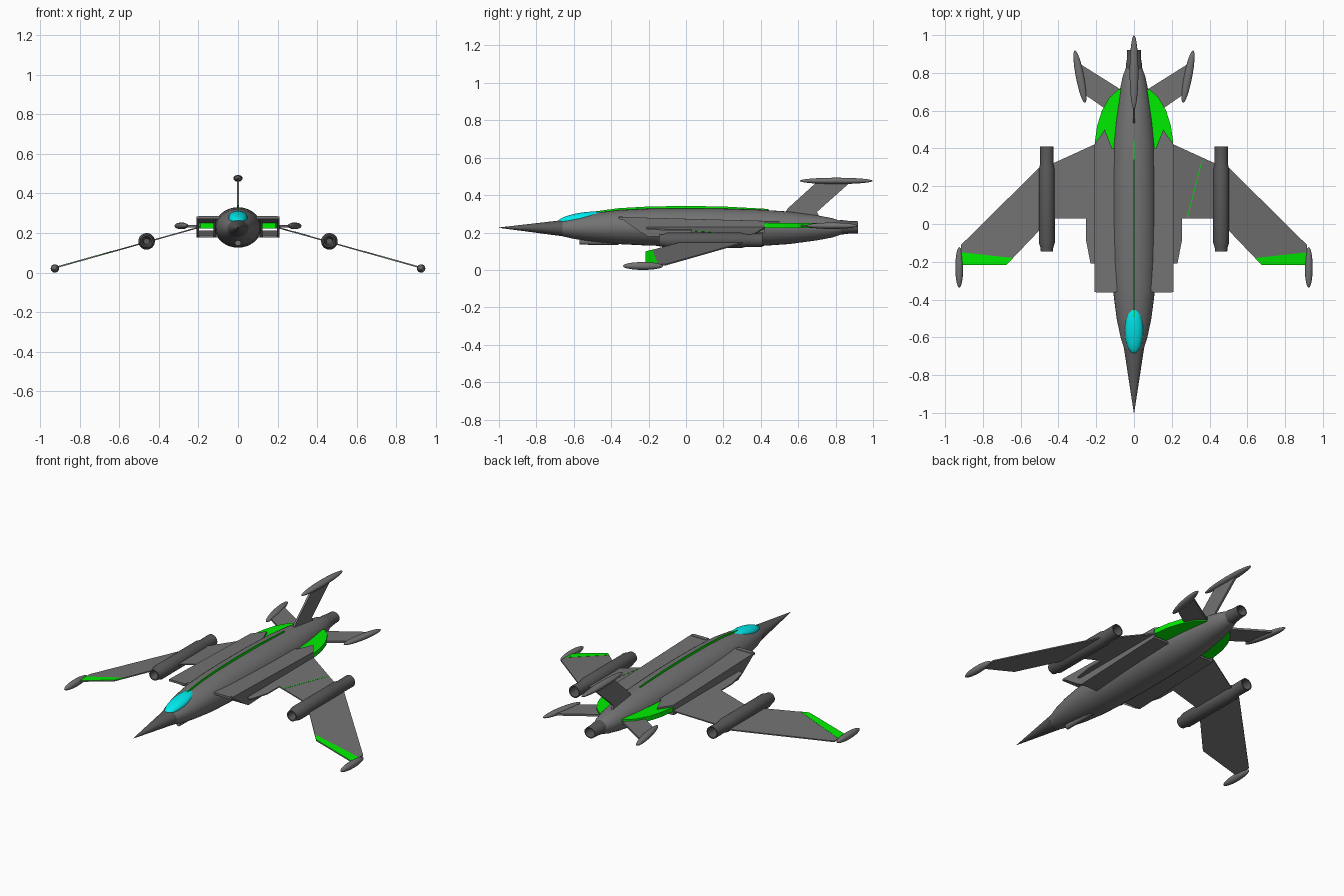
import bpy, bmesh, math
from mathutils import Matrix, Vector

if "Cube" in bpy.data.objects:
    bpy.data.objects.remove(bpy.data.objects["Cube"])


def material(name, color):
    m = bpy.data.materials.new(name)
    m.diffuse_color = color
    m.use_nodes = True
    m.node_tree.nodes["Principled BSDF"].inputs["Base Color"].default_value = m.diffuse_color
    return m


GREY = material("hull_grey", (0.17, 0.17, 0.17, 1))
DARK = material("dark_grey", (0.10, 0.10, 0.10, 1))
GREEN = material("green", (0.0, 0.85, 0.0, 1))
CYAN = material("cyan", (0.0, 0.83, 0.85, 1))


def finish(name, bm, mat, mirror=False, smooth=False):
    bmesh.ops.recalc_face_normals(bm, faces=bm.faces[:])
    me = bpy.data.meshes.new(name)
    bm.to_mesh(me)
    bm.free()
    ob = bpy.data.objects.new(name, me)
    bpy.context.collection.objects.link(ob)
    me.materials.append(mat)
    if mirror:
        ob.modifiers.new("mirror", 'MIRROR')
    if smooth:
        bpy.ops.object.select_all(action='DESELECT')
        ob.select_set(True)
        bpy.context.view_layer.objects.active = ob
        bpy.ops.object.shade_smooth_by_angle(angle=math.radians(35))
    return ob


def loft(name, stations, x=0, n=32, mat=GREY, mirror=False):
    """Elliptical rings along y: (y, half width, half height, z centre)."""
    bm = bmesh.new()
    rings = []
    for y, w, h, z in stations:
        rings.append([bm.verts.new((x + w * math.cos(2 * math.pi * i / n), y,
                                    z + h * math.sin(2 * math.pi * i / n))) for i in range(n)])
    for a, b in zip(rings, rings[1:]):
        for i in range(n):
            j = (i + 1) % n
            bm.faces.new((a[i], a[j], b[j], b[i]))
    bm.faces.new(rings[0])
    bm.faces.new(rings[-1])
    return finish(name, bm, mat, mirror, True)


def plate(name, pts, thick, mat=GREY, mirror=False):
    """Flat polygon extruded both ways along the half thickness vector."""
    bm = bmesh.new()
    t = Vector(thick)
    a = [bm.verts.new(Vector(p) - t) for p in pts]
    b = [bm.verts.new(Vector(p) + t) for p in pts]
    bm.faces.new(a)
    bm.faces.new(b)
    for i in range(len(pts)):
        j = (i + 1) % len(pts)
        bm.faces.new((a[i], a[j], b[j], b[i]))
    return finish(name, bm, mat, mirror)


def ellipsoid(name, centre, radii, rot=(0, 0, 0), mat=GREY, mirror=False):
    bm = bmesh.new()
    r = Matrix.Rotation(rot[2], 4, 'Z') @ Matrix.Rotation(rot[0], 4, 'X')
    m = Matrix.Translation(centre) @ r @ Matrix.Diagonal((*radii, 1)) @ Matrix.Rotation(math.pi / 2, 4, 'X')
    bmesh.ops.create_uvsphere(bm, u_segments=24, v_segments=16, radius=1, matrix=m)
    return finish(name, bm, mat, mirror, True)


# Fuselage, nose cone and tail nozzle
loft("fuselage", [(-0.66, .052, .043, .223), (-0.60, .071, .058, .224), (-0.5, .092, .076, .227),
                  (-0.36, .110, .091, .229), (-0.2, .116, .099, .229), (0, .118, .102, .228),
                  (0.2, .117, .101, .227), (0.4, .112, .097, .225), (0.55, .098, .087, .225),
                  (0.7, .077, .067, .225), (0.78, .060, .052, .225), (0.83, .042, .036, .225)])
loft("nose_cone", [(-1.0, .001, .001, .226), (-0.66, .053, .043, .223)], mat=DARK)
loft("tail_nozzle", [(0.72, .040, .035, .228), (0.84, .043, .038, .228), (0.87, .038, .034, .228),
                     (0.92, .036, .032, .228), (0.92, .031, .027, .228), (0.84, .028, .025, .228)], mat=DARK)

# Canopy, spine strip, chin gun
ellipsoid("canopy", (0, -0.56, 0.277), (.048, .126, .029), rot=(math.radians(9), 0, 0), mat=CYAN)
plate("spine_strip", [(0, -.53, .28), (0, -.50, .311), (0, -.36, .330), (0, -.2, .339), (0, 0, .342),
                      (0, .2, .339), (0, .44, .326), (0, .44, .28)], (.003, 0, 0), GREEN)
loft("chin_gun", [(-.57, .008, .008, .150), (-.57, .015, .015, .150), (-.36, .015, .015, .148)], n=16)

# Intakes: open ducts made of four walls, with a raised front lip
plate("intake_top", [(.09, -.36, .277), (.21, -.36, .277), (.21, .42, .256), (.155, .50, .254),
                     (.115, .40, .257), (.09, .40, .257)], (0, 0, .006), mirror=True)
plate("intake_lip", [(.10, -.362, .282), (.20, -.362, .282), (.20, -.336, .282), (.10, -.336, .282)],
      (0, 0, .003), mirror=True)
plate("intake_side", [(.204, -.36, .283), (.204, -.24, .20), (.204, -.20, .177),
                      (.204, .42, .200), (.204, .42, .262)], (.006, 0, 0), mirror=True)
plate("intake_bottom", [(.09, -.20, .183), (.21, -.20, .183), (.21, .42, .206), (.09, .42, .206)],
      (0, 0, .006), mirror=True)
plate("intake_inner_wall", [(.118, -.34, .278), (.118, -.2, .18), (.118, .40, .20), (.118, .40, .256)],
      (.005, 0, 0), mirror=True)

# Green aft fairings
plate("aft_fairing", [(.05, .36, .237), (.19, .36, .237), (.208, .43, .237), (.195, .52, .237),
                      (.17, .60, .237), (.13, .67, .237), (.08, .715, .237), (.04, .70, .237)],
      (0, 0, .014), GREEN, True)


# Forward-swept drooping wings
def on_wing(pts, lift=0):
    return [(x, y, .284 - .281 * x + lift) for x, y in pts]


plate("wing", on_wing([(.19, -.21), (.23, -.21), (.255, -.08), (.255, .03), (.44, .03), (.675, -.216),
                       (.915, -.216), (.915, -.11), (.49, .31), (.42, .325), (.19, .43)]),
      (0, 0, .0035), mirror=True)
plate("wing_flap", on_wing([(.64, -.18), (.675, -.216), (.914, -.216), (.914, -.15)], .0035),
      (0, 0, .001), GREEN, True)
plate("wing_stripe", on_wing([(.279, .03), (.283, .03), (.363, .34), (.359, .34)], .003),
      (0, 0, .0015), GREEN)
ellipsoid("wingtip_pod", (.925, -.23, .021), (.021, .107, .021), mirror=True)

# Wing engines with hollow ends
E = [(-.09, .015), (-.145, .025), (-.145, .032), (-.12, .035), (-.10, .042), (.29, .042), (.32, .035),
     (.41, .036), (.41, .030), (.34, .026)]
loft("wing_engine", [(y, r, r, .158) for y, r in E], x=.4615, n=24, mat=DARK, mirror=True)

# Tail fin and tailplanes with tip pods
plate("tail_fin", [(0, .53, .30), (0, .72, .27), (0, .70, .31), (0, .88, .47), (0, .70, .47),
                   (0, .54, .325)], (.006, 0, 0))
ellipsoid("fin_pod", (0, .803, .476), (.023, .195, .017))
plate("tailplane", [(.03, .54, .235), (.145, .605, .235), (.26, .685, .235), (.29, .85, .235),
                    (.075, .715, .235), (.03, .69, .235)], (0, 0, .006), mirror=True)
ellipsoid("tailplane_pod", (.286, .78, .236), (.022, .141, .017), rot=(0, 0, math.radians(-11)), mirror=True)
